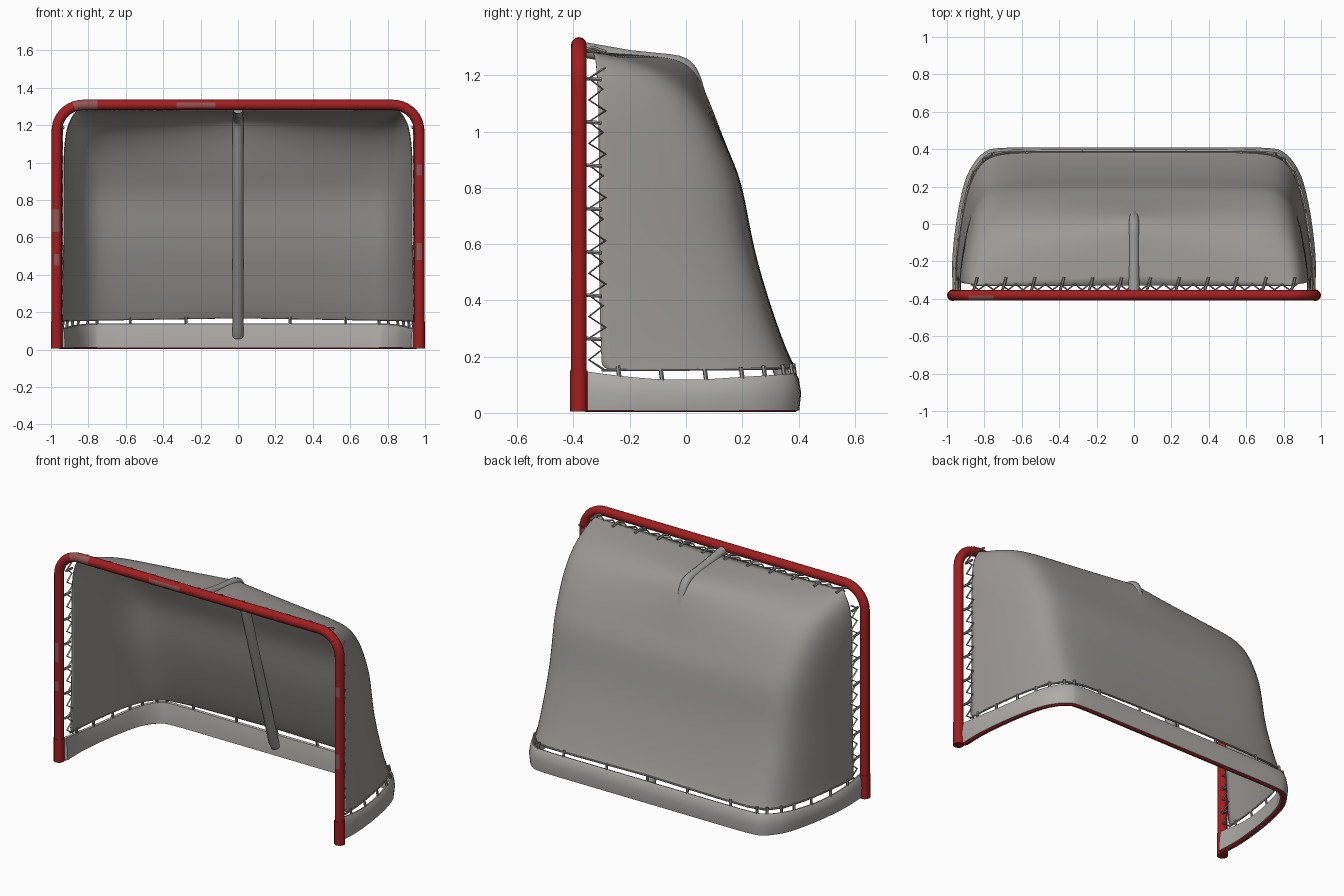
import bpy, math
from mathutils import Vector

if "Cube" in bpy.data.objects:
    bpy.data.objects.remove(bpy.data.objects["Cube"])


def material(name, rgb):
    m = bpy.data.materials.new(name)
    m.diffuse_color = (*rgb, 1)
    m.use_nodes = True
    m.node_tree.nodes["Principled BSDF"].inputs["Base Color"].default_value = m.diffuse_color
    return m


RED = material("red paint", (0.36, 0.013, 0.014))
SCUFF = material("scuffed paint", (0.30, 0.09, 0.09))
MESH = material("net grey", (0.33, 0.315, 0.30))
SKIRT = material("skirt grey", (0.42, 0.405, 0.385))
POST = material("post grey", (0.33, 0.325, 0.315))
CORD = material("cord grey", (0.29, 0.28, 0.265))


def select(ob):
    bpy.ops.object.select_all(action='DESELECT')
    ob.select_set(True)
    bpy.context.view_layer.objects.active = ob


def tubes(name, paths, radius, mat, res=3):
    """Round tubes along point lists, joined in one mesh object."""
    cu = bpy.data.curves.new(name, 'CURVE')
    cu.dimensions = '3D'
    cu.bevel_depth, cu.bevel_resolution, cu.use_fill_caps = radius, res, True
    for path in paths:
        sp = cu.splines.new('POLY')
        sp.points.add(len(path) - 1)
        for p, co in zip(sp.points, path):
            p.co = (*co, 1)
    ob = bpy.data.objects.new(name, cu)
    bpy.context.collection.objects.link(ob)
    select(ob)
    bpy.ops.object.convert(target='MESH')
    ob = bpy.context.object
    ob.data.materials.clear()
    ob.data.materials.append(mat)
    bpy.ops.object.shade_smooth_by_angle(angle=math.radians(50))
    return ob


def grid(name, rows, mat, closed=False):
    """Quad sheet through equal-length rows of points."""
    n = len(rows[0])
    faces = []
    for i in range(len(rows) - (0 if closed else 1)):
        k = (i + 1) % len(rows)
        faces += [(i * n + j, i * n + j + 1, k * n + j + 1, k * n + j) for j in range(n - 1)]
    if closed:
        faces += [tuple(i * n for i in range(len(rows))),
                  tuple(i * n + n - 1 for i in reversed(range(len(rows))))]
    me = bpy.data.meshes.new(name)
    me.from_pydata([p for r in rows for p in r], [], faces)
    me.materials.append(mat)
    ob = bpy.data.objects.new(name, me)
    bpy.context.collection.objects.link(ob)
    select(ob)
    return ob


def smooth_path(pts, steps=5):
    """Catmull-Rom resampling."""
    pts = [Vector(p) for p in pts]
    ext = [2 * pts[0] - pts[1]] + pts + [2 * pts[-1] - pts[-2]]
    out = []
    for a, b, c, d in zip(ext, ext[1:], ext[2:], ext[3:]):
        for s in range(steps):
            t = s / steps
            out.append(0.5 * (2 * b + (c - a) * t + (2 * a - 5 * b + 4 * c - d) * t * t
                              + (3 * b - a - 3 * c + d) * t ** 3))
    return out + [pts[-1]]


def mirrored(half):
    """Right half outline, front to centre, completed to the left front."""
    return half + [Vector((-p.x, p.y)) for p in reversed(half[:-1])]


# Front frame: two posts and crossbar with rounded corners
X, Y, TOP, R = 0.969, -0.381, 1.308, 0.14
half = [(X, z * 0.03) for z in range(1, 39)]
half += [(X - R + R * math.cos(a), TOP - R + R * math.sin(a))
         for a in [math.radians(10 * i) for i in range(10)]]
half += [(x * 0.03, TOP) for x in range(27, 0, -1)]
path = half + [(0, TOP)] + [(-x, z) for x, z in reversed(half)]
frame = tubes("front_frame", [[(x, Y, z) for x, z in path]], 0.028, RED, 4)
frame.data.materials.append(SCUFF)
# worn patches as (x, z, half width, half height)
spots = [(-0.82, 1.31, 0.06, 0.03), (-0.23, 1.31, 0.11, 0.012), (-0.97, 0.69, 0.02, 0.05),
         (-0.97, 0.47, 0.015, 0.03), (0.97, 0.52, 0.015, 0.05), (0.97, 0.95, 0.01, 0.03)]
for f in frame.data.polygons:
    c = f.center
    if f.normal.y < 0.1 and any(abs(c.x - x) < w and abs(c.z - z) < h for x, z, w, h in spots):
        f.material_index = 1
tubes("post_sleeves", [[(s * X, Y, 0.005), (s * X, Y, 0.15)] for s in (-1, 1)], 0.031, RED, 4)

# Ground outline shared by rail and skirt
outline = mirrored(smooth_path([(0.962, -0.36), (0.965, -0.2), (0.945, 0.0), (0.91, 0.18), (0.87, 0.29),
                                (0.80, 0.375), (0.70, 0.4), (0.35, 0.402), (0, 0.402)]))


def inset(i, d):
    a, b = outline[max(i - 1, 0)], outline[min(i + 1, len(outline) - 1)]
    t = (b - a).normalized()
    return outline[i] + Vector((-t.y, t.x)) * d


def skirt_top(y):
    return 0.118 + 0.03 * max(0, (-0.05 - y) / 0.31) ** 1.5 + 0.022 * max(0, (y - 0.05) / 0.35)


ids = range(len(outline))
tubes("base_rail", [[(*inset(i, 0.018), 0.016) for i in ids]], 0.014, RED)

# Padded skirt: closed section, slightly bulged, carried round the outline
section = [(0.0, 0.06), (-0.007, 0.5), (0.002, 0.88), (0.012, 1.0),
           (0.024, 0.97), (0.034, 0.6), (0.038, 0.08)]
grid("skirt", [[(*inset(i, d), h * skirt_top(outline[i].y)) for i in ids]
               for d, h in section], SKIRT, closed=True)
bpy.ops.object.shade_smooth_by_angle(angle=math.radians(50))

# Net: U-shaped plan lofted up; rows are (z, back y, x scale, centre push, front y)
plan = [(0.955, 0), (0.947, 0.2), (0.93, 0.4), (0.905, 0.62), (0.865, 0.82), (0.80, 0.95),
        (0.70, 0.99), (0.5, 1), (0.25, 1), (0.06, 1), (0, 1)]
levels = [(0.148, 0.385, 0.995, 0, -0.30), (0.19, 0.37, 0.99, 0, -0.30), (0.30, 0.325, 0.985, 0, -0.305),
          (0.55, 0.245, 0.975, 0, -0.31), (0.72, 0.215, 0.975, 0, -0.31), (0.84, 0.19, 0.975, 0, -0.31),
          (0.94, 0.145, 0.975, 0, -0.31), (1.02, 0.105, 0.975, 0.01, -0.31),
          (1.10, 0.055, 0.97, 0.03, -0.312), (1.17, -0.005, 0.96, 0.06, -0.315),
          (1.215, -0.07, 0.945, 0.10, -0.318), (1.25, -0.16, 0.925, 0.15, -0.32),
          (1.268, -0.24, 0.91, 0.14, -0.325), (1.282, -0.33, 0.90, 0, -0.33)]
rows = []
for n, (z, back, sx, push, front) in enumerate(levels):
    pts = []
    for x, f in plan:
        y = front + (back - front) * f + push * f * max(0, 1 - x / 0.8)
        low = 0.02 * f * (1 - x / 1.2) if n == 0 else 0     # bottom hem rises at the back
        pts.append(Vector((x * sx, y, z + low)))
    rows.append(pts + [Vector((-p.x, p.y, p.z)) for p in reversed(pts[:-1])])
net = grid("net", rows, MESH)
net.modifiers.new("smooth", 'SUBSURF').levels = 2
net.modifiers["smooth"].render_levels = 2
thick = net.modifiers.new("cloth", 'SOLIDIFY')
thick.thickness, thick.offset = 0.004, 0
for f in net.data.polygons:
    f.use_smooth = True

# Centre support post, bent forward to the crossbar
bend = [Vector((0, -0.36, 1.29)), Vector((0, -0.2, 1.262)), Vector((0, -0.06, 1.248))]
bend += smooth_path([(0, -0.03, 1.243), (0, 0.0, 1.228), (0, 0.022, 1.195), (0, 0.04, 1.14)], 3)
bend += [Vector((0, 0.352, 0.10)), Vector((0, 0.37, 0.07))]
tubes("centre_post", [bend], 0.029, POST, 3)

# Lacing along the side posts and crossbar
lace, ties = [], []
heights = [0.265 + 0.154 * i for i in range(7)]
for s in (-1, 1):
    for z in heights:
        x = s * (0.948 if z < 1.1 else 0.935)
        ties.append([(x, -0.36, z), (x, -0.30, z - 0.004)])
    zig = [(s * 0.94, -0.345 if i % 2 else -0.296, 0.15 + 0.0385 * i) for i in range(29)]
    lace.append([(x, y + (0.01 if i % 4 == 0 else 0), z) for i, (x, y, z) in enumerate(zig)])
for i in range(12):
    x = -0.85 + 1.7 * i / 11
    ties.append([(x - 0.012, -0.365, 1.288), (x, -0.33, 1.298), (x + 0.012, -0.285, 1.282)])
lace.append([(-0.87 + 1.74 * i / 44, -0.352 if i % 2 else -0.322, 1.284) for i in range(45)])
tubes("front_lacing", lace, 0.005, CORD, 1)
tubes("front_ties", ties, 0.0075, CORD, 1)

# Hem cord and short ties joining net to skirt
hem = [(p.x, p.y, p.z + 0.004) for p in rows[0]]
tubes("hem_cord", [hem], 0.005, CORD, 1)
links = []
for i in range(4, len(outline) - 4, 4):
    q = inset(i, 0.014)
    z = skirt_top(q.y)
    links.append([(q.x, q.y, z - 0.02), (q.x * 0.992, q.y - 0.008, z + 0.035)])
tubes("hem_ties", links, 0.008, CORD, 1)
